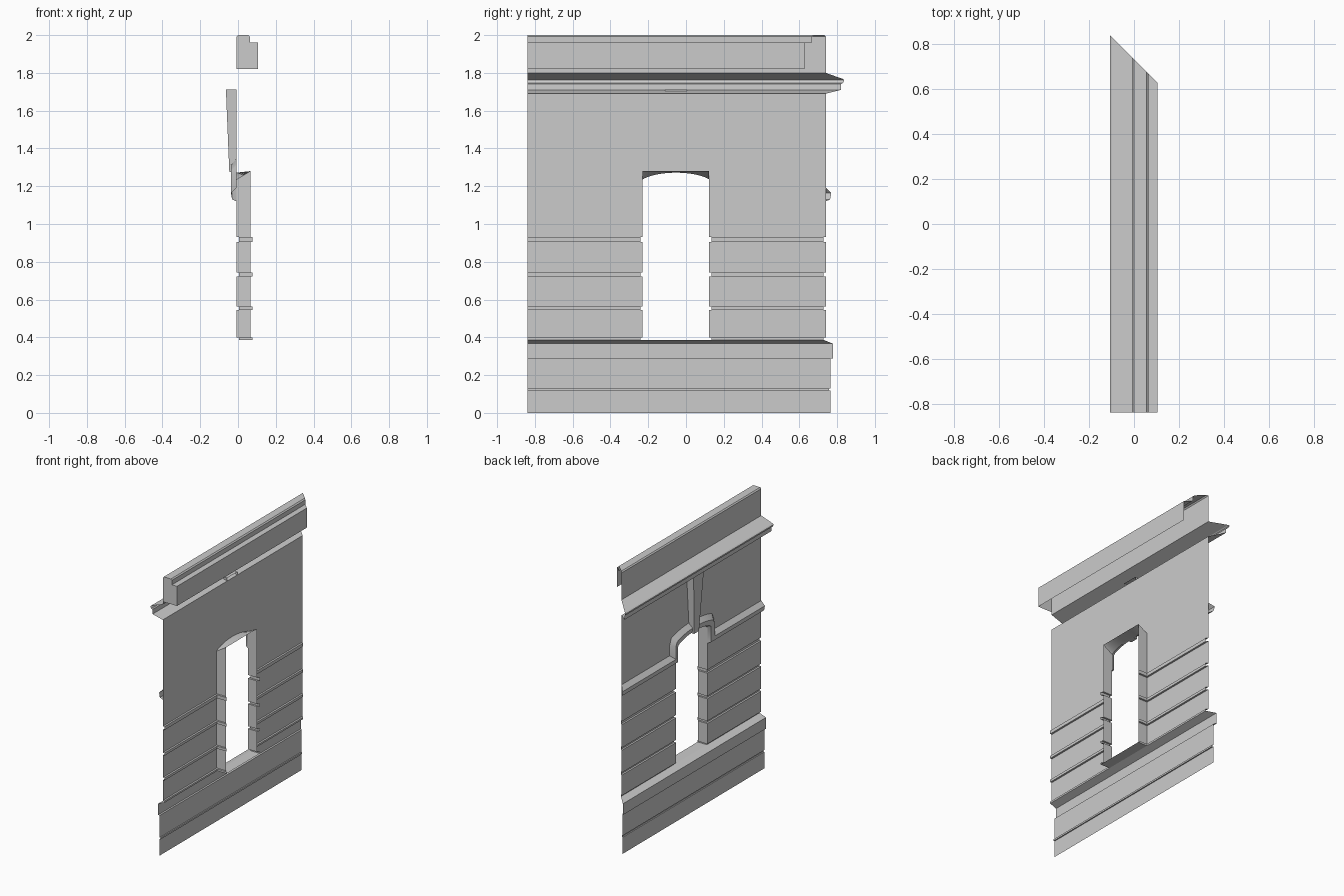
import bpy, bmesh, math

cube = bpy.data.objects.get("Cube")
if cube:
    bpy.data.objects.remove(cube)

stone = bpy.data.materials.new("pale grey stone")
stone.use_nodes = True
stone.diffuse_color = (0.6, 0.6, 0.6, 1)
stone.node_tree.nodes["Principled BSDF"].inputs["Base Color"].default_value = (0.6, 0.6, 0.6, 1)

START = -0.838            # square end of the wall
FACE = -0.008             # outer wall plane
MID, HALF = -0.053, 0.176  # doorway centre and half width
DEPTH = 0.073             # reveal depth
SPRING, RISE, LINTEL = 1.235, 0.037, 1.28
SILL, CORNICE = 0.387, 1.69
INSET = 0.013             # rustication groove depth


def mitre(x):
    return 0.732 - x


def jamb(x, side):
    return MID + side * (HALF + x - FACE)


def make(name, faces, smooth=False):
    bm = bmesh.new()
    for f in faces:
        bm.faces.new([bm.verts.new(p) for p in f])
    bmesh.ops.remove_doubles(bm, verts=bm.verts, dist=0.0002)
    bmesh.ops.recalc_face_normals(bm, faces=bm.faces)
    mesh = bpy.data.meshes.new(name)
    bm.to_mesh(mesh)
    bm.free()
    mesh.materials.append(stone)
    ob = bpy.data.objects.new(name, mesh)
    bpy.context.collection.objects.link(ob)
    if smooth:
        bpy.ops.object.select_all(action='DESELECT')
        ob.select_set(True)
        bpy.context.view_layer.objects.active = ob
        bpy.ops.object.shade_smooth_by_angle(angle=math.radians(35))
    return ob


def strips(profile):
    """Run an (x, z) profile along the wall to its mitred end."""
    return [[(a, START, za), (a, mitre(a), za), (b, mitre(b), zb), (b, START, zb)]
            for (a, za), (b, zb) in zip(profile, profile[1:])]


# Plinth with its groove and weathered sill
make("plinth", strips([(-0.032, 0), (-0.032, 0.118), (-0.024, 0.118), (-0.024, 0.13),
                       (-0.032, 0.13), (-0.032, 0.287), (-0.045, 0.287),
                       (-0.045, 0.367), (FACE + INSET, SILL)]))

# Cornice
make("cornice", strips([(FACE, CORNICE), (-0.088, 1.71), (-0.09, 1.742), (-0.099, 1.746),
                        (-0.106, 1.762), (-0.098, 1.768), (FACE, 1.80)]))

# Parapet, closed at the square end
cap = [(FACE, 1.82), (FACE, 1.992), (0.0, 2.0), (0.056, 2.0), (0.064, 1.992),
       (0.064, 1.96), (0.105, 1.96), (0.105, 1.82)]
make("parapet", strips([(FACE, 1.80)] + cap) + [[(x, START, z) for x, z in cap]])

# Rusticated wall beside the doorway, with grooves returning into the jambs
profile = [(FACE + INSET, SILL)]
for low, high in [(SILL, 0.40), (0.546, 0.564), (0.723, 0.742), (0.906, 0.93)]:
    if low > SILL:
        profile += [(FACE, low), (FACE + INSET, low)]
    profile += [(FACE + INSET, high), (FACE, high)]
profile.append((FACE, SPRING))
wall, reveal = [], []
for (a, za), (b, zb) in zip(profile, profile[1:]):
    for side in (-1, 1):
        ja, jb = jamb(a, side), jamb(b, side)
        ea, eb = (START, START) if side < 0 else (mitre(a), mitre(b))
        wall.append([(a, ea, za), (a, ja, za), (b, jb, zb), (b, eb, zb)])
        reveal.append([(a, ja, za), (a + DEPTH, ja, za), (b + DEPTH, jb, zb), (b, jb, zb)])

# Arched head, lofted to a square lintel behind
arch = []
for i in range(17):
    t = -math.cos(math.pi * i / 16)
    arch.append((MID + HALF * t, SPRING + RISE * max(0, 1 - t * t) ** 0.75))
end = mitre(FACE)
wall.append([(FACE, START, SPRING)] + [(FACE, y, z) for y, z in arch] +
            [(FACE, end, SPRING), (FACE, end, CORNICE), (FACE, START, CORNICE)])
make("wall", wall)

back = FACE + DEPTH
for (y0, z0), (y1, z1) in zip(arch, arch[1:]):
    reveal.append([(FACE, y0, z0), (FACE, y1, z1), (back, y1, LINTEL), (back, y0, LINTEL)])
for side in (-1, 1):
    j = jamb(FACE, side)
    reveal.append([(FACE, j, SPRING), (back, j, SPRING), (back, j, LINTEL)])
x0 = FACE + INSET
reveal.append([(x0, jamb(x0, -1), SILL), (x0, jamb(x0, 1), SILL),
               (x0 + DEPTH, jamb(x0, 1), SILL), (x0 + DEPTH, jamb(x0, -1), SILL)])
make("doorway_reveal", reveal, smooth=True)

# String course stepping up and over the arch: inner point plus outward direction
left, right = MID - HALF, MID + HALF
course = 1.12
path = [(START, course, 0, 1), (left, course, -1, 1), (left, SPRING, -1, 0.45)]
path += [(y, z, 0.8 * (y - MID) / HALF, 1) for y, z in arch[1:-1]]
path += [(right, SPRING, 1, 0.45), (right, course, 1, 1), (end, course, 0, 1)]
section = [(0, FACE), (0.01, -0.031), (0.043, -0.037), (0.073, FACE)]
rows = []
for n, (y, z, dy, dz) in enumerate(path):
    last = n == len(path) - 1
    rows.append([(x, mitre(x) if last else y + dy * w, z + dz * w) for w, x in section])
make("string_course", [[r[k], r[k + 1], s[k + 1], s[k]]
                       for r, s in zip(rows, rows[1:]) for k in range(len(section) - 1)],
     smooth=True)

# Tapered keystone reaching up into the cornice
rings = []
for z, half, front in [(1.275, 0.028, -0.046), (1.712, 0.058, -0.064)]:
    rings.append([(FACE, MID - half, z), (front, MID - half, z),
                  (front, MID + half, z), (FACE, MID + half, z)])
low, high = rings
make("keystone", [low, high] + [[low[k], low[k + 1], high[k + 1], high[k]] for k in range(3)])
